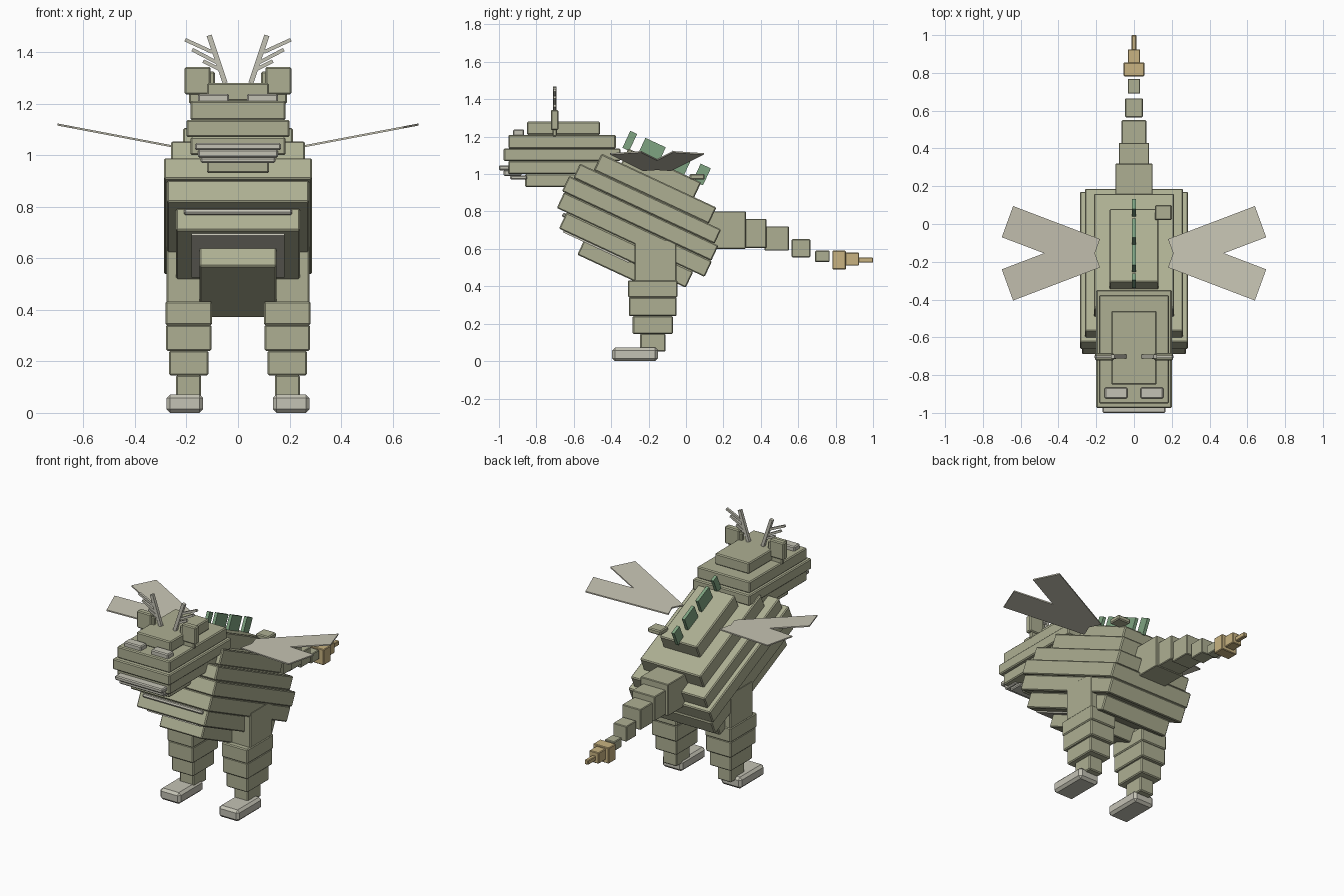
import bpy, bmesh
from math import radians
from mathutils import Matrix, Vector

cube = bpy.data.objects.get("Cube")
if cube:
    bpy.data.objects.remove(cube, do_unlink=True)


def material(name, rgb):
    m = bpy.data.materials.new(name)
    m.use_nodes = True
    m.diffuse_color = (*rgb, 1)
    m.node_tree.nodes["Principled BSDF"].inputs["Base Color"].default_value = (*rgb, 1)
    return m


OLIVE = material("olive_hide", (0.42, 0.43, 0.29))
GREY = material("warm_grey", (0.55, 0.54, 0.46))
WING = material("wing_beige", (0.58, 0.56, 0.46))
GREEN = material("spike_green", (0.21, 0.37, 0.22))
TAN = material("tail_tan", (0.58, 0.45, 0.22))
TILT = Matrix.Rotation(radians(-25), 4, 'X')


def finish(bm, name, mat):
    bmesh.ops.recalc_face_normals(bm, faces=bm.faces)
    mesh = bpy.data.meshes.new(name)
    bm.to_mesh(mesh)
    bm.free()
    mesh.materials.append(mat)
    ob = bpy.data.objects.new(name, mesh)
    bpy.context.collection.objects.link(ob)
    return ob


def box(name, mat, x, y, z, matrix=None, bevel=0.006):
    """Chamfered box from (min, max) ranges, optionally transformed."""
    bm = bmesh.new()
    bmesh.ops.create_cube(bm, size=1)
    for v in bm.verts:
        v.co = [(a + b) / 2 + c * (b - a) for (a, b), c in zip((x, y, z), v.co)]
    if bevel:
        bmesh.ops.bevel(bm, geom=bm.edges[:], offset=bevel, segments=1, affect='EDGES')
    if matrix:
        bm.transform(matrix)
    return finish(bm, name, mat)


def sided(x, s):
    return tuple(sorted((x[0] * s, x[1] * s)))


def rod(name, mat, p, q, r):
    """Square bar between two points."""
    d = Vector(q) - Vector(p)
    m = Matrix.Translation(p) @ d.to_track_quat('Z', 'Y').to_matrix().to_4x4()
    return box(name, mat, (-r, r), (-r, r), (0, d.length), m, 0)


# Tilted body: half width, length range, height range
body = [(.13, -.76, -.33, .80, .90), (.213, -.877, -.20, .717, .813),
        (.26, -.96, -.127, .633, .717), (.287, -.985, -.104, .543, .633),
        (.276, -.972, -.10, .45, .543), (.24, -.915, -.167, .355, .45),
        (.15, -.767, -.296, .27, .36)]
for i, (h, u0, u1, w0, w1) in enumerate(body):
    box(f"body_layer_{i}", OLIVE, (-h, h), (u0, u1), (w0, w1), TILT)

# Belly and chest plates
box("belly_plate", GREY, (-.18, .18), (-.888, -.50), (.346, .356), TILT, 0)
box("chest_strip", GREY, (-.21, .21), (-.93, -.9), (.42, .443), TILT)

# Back spikes and the small lump beside them
for u, size in ((-.77, .04), (-.641, .12), (-.485, .11), (-.345, .06)):
    box("back_spike", GREEN, (-.01, .01), (u - size / 2, u + size / 2), (.89, .99), TILT, 0)
box("back_lump", OLIVE, (.11, .2), (.02, .1), (.97, 1.0))

# Head
head = [(.12, -.85, -.46, 1.21, 1.28), (.185, -.95, -.375, 1.137, 1.21),
        (.2, -.975, -.35, 1.07, 1.137), (.185, -.95, -.37, 1.0, 1.07),
        (.12, -.86, -.42, .93, 1.0)]
for i, (h, y0, y1, z0, z1) in enumerate(head):
    box(f"head_layer_{i}", OLIVE, (-h, h), (y0, y1), (z0, z1))
box("upper_teeth", GREY, (-.167, .167), (-1.0, -.9), (1.02, 1.047))
box("middle_teeth", GREY, (-.155, .155), (-.975, -.88), (.99, 1.022))
box("lower_teeth", GREY, (-.145, .145), (-.94, -.85), (.97, .992))

# Leg sections: x, y and z ranges
leg = [((.105, .278), (-.275, -.05), (.425, .65)), ((.1, .282), (-.31, -.045), (.34, .432)),
       ((.103, .279), (-.305, -.05), (.24, .342)), ((.115, .267), (-.285, -.07), (.145, .242)),
       ((.143, .24), (-.245, -.11), (.05, .147))]
# Antler bars as start and end in x, z
antler = [(.05, 1.28, .112, 1.465), (.1, 1.40, .205, 1.448),
          (.083, 1.36, .178, 1.41), (.075, 1.335, .135, 1.365)]

for s, side in ((1, "left"), (-1, "right")):
    for i, (x, y, z) in enumerate(leg):
        box(f"{side}_leg_{i}", OLIVE, sided(x, s), y, z)
    box(f"{side}_foot", GREY, sided((.135, .278), s), (-.395, -.15), (0, .072), None, .015)
    box(f"{side}_ear", OLIVE, sided((.107, .207), s), (-.722, -.682), (1.235, 1.343))
    box(f"{side}_ear_base", OLIVE, sided((.09, .19), s), (-.715, -.69), (1.2, 1.325))
    box(f"{side}_eye", GREY, sided((.035, .155), s), (-.925, -.865), (1.2, 1.238))
    for i, (x0, z0, x1, z1) in enumerate(antler):
        rod(f"{side}_antler_{i}", GREY, (s * x0, -.702, z0), (s * x1, -.702, z1),
            .007 if i else .01)
    # Two crossing flat blades form each wing
    for k, part in ((1, "rear"), (-1, "front")):
        bm = bmesh.new()
        outline = [(.18, .075), (.64, .25), (.70, .085), (.24, -.09)]
        verts = [bm.verts.new((s * x, -.155 + k * y, 1.115 - .19 * (.7 - x)))
                 for x, y in outline]
        face = bm.faces.new(verts)
        top = bmesh.ops.extrude_face_region(bm, geom=[face])["geom"]
        for v in top:
            if isinstance(v, bmesh.types.BMVert):
                v.co.z += .008
        finish(bm, f"{side}_{part}_wing_blade", WING)

# Tail: half width, y range, z range
tail = [(.098, .05, .32, .6, .8), (.08, .31, .43, .605, .76), (.065, .42, .55, .59, .72),
        (.047, .565, .665, .555, .652), (.033, .69, .768, .53, .59)]
tip = [(.055, .782, .855, .49, .59), (.033, .85, .925, .51, .58), (.013, .92, 1.0, .526, .555)]
for name, parts, mat in (("tail", tail, OLIVE), ("tail_tip", tip, TAN)):
    for i, (h, y0, y1, z0, z1) in enumerate(parts):
        box(f"{name}_{i}", mat, (-h, h), (y0, y1), (z0, z1), None, .004)
